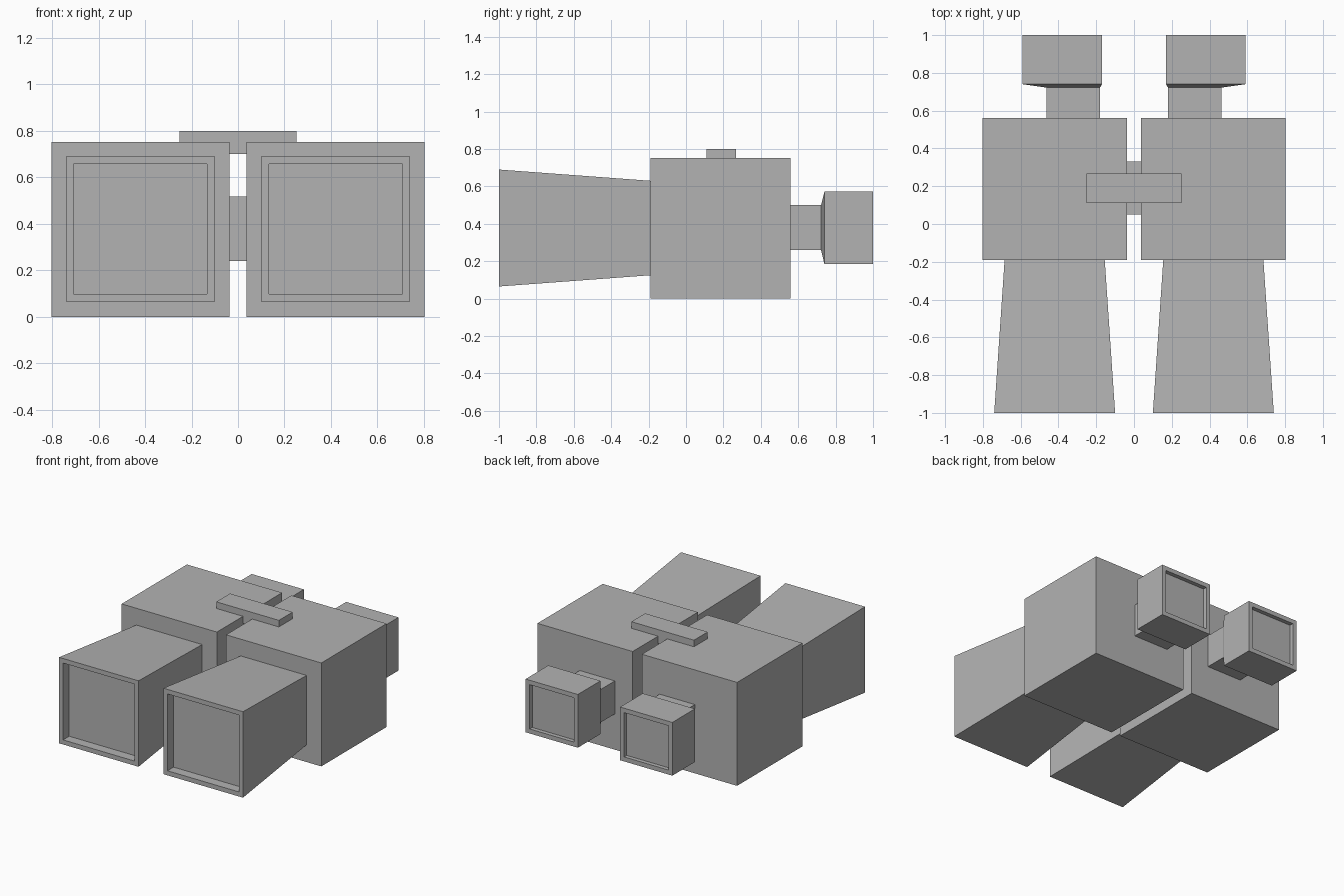
import bpy
import bmesh

cube = bpy.data.objects.get("Cube")
if cube:
    bpy.data.objects.remove(cube, do_unlink=True)

grey = bpy.data.materials.new("plain_grey")
grey.use_nodes = True
colour = (0.45, 0.45, 0.45, 1)
grey.diffuse_color = colour
grey.node_tree.nodes["Principled BSDF"].inputs["Base Color"].default_value = colour


def loft(name, sections, side=1, recess=None):
    """Skin rectangles (y, x0, x1, z0, z1); recess = (end, border, depth) sinks an end."""
    bm = bmesh.new()
    rings = [[bm.verts.new((side * x, y, z))
              for x, z in ((x0, z0), (x1, z0), (x1, z1), (x0, z1))]
             for y, x0, x1, z0, z1 in sections]
    for a, b in zip(rings, rings[1:]):
        for i in range(4):
            j = (i + 1) % 4
            bm.faces.new((a[i], a[j], b[j], b[i]))
    caps = [bm.faces.new(rings[0]), bm.faces.new(rings[-1])]
    bmesh.ops.recalc_face_normals(bm, faces=bm.faces)
    if recess:
        end, border, depth = recess
        cap = caps[end]
        bmesh.ops.inset_region(bm, faces=[cap], thickness=border)
        bmesh.ops.inset_region(bm, faces=[cap], thickness=0)
        inward = 1 if end == 0 else -1
        bmesh.ops.translate(bm, verts=cap.verts, vec=(0, inward * depth, 0))
    mesh = bpy.data.meshes.new(name)
    bm.to_mesh(mesh)
    bm.free()
    mesh.materials.append(grey)
    bpy.context.collection.objects.link(bpy.data.objects.new(name, mesh))


def box(name, x, y, z, side=1):
    loft(name, [(y[0], *x, *z), (y[1], *x, *z)], side)


# Mirrored optical halves
for label, side in (("left", 1), ("right", -1)):
    box(label + "_body", (0.037, 0.803), (-0.19, 0.56), (0, 0.752), side)
    # Flared front barrel with a sunken lens
    loft(label + "_barrel", [(-1, 0.1, 0.74, 0.065, 0.69),
                             (-0.19, 0.155, 0.685, 0.125, 0.63)],
         side, (0, 0.047, 0.07))
    box(label + "_eyepiece_neck", (0.18, 0.463), (0.55, 0.73), (0.26, 0.5), side)
    # Eyepiece with a shallow sloped shoulder and a sunken lens
    loft(label + "_eyepiece", [(0.722, 0.18, 0.463, 0.26, 0.5),
                               (0.74, 0.17, 0.59, 0.185, 0.572),
                               (1, 0.17, 0.59, 0.185, 0.572)],
         side, (1, 0.046, 0.03))

# Parts joining the two halves
box("hinge_block", (-0.045, 0.045), (0.05, 0.33), (0.24, 0.517))
box("top_bridge", (-0.252, 0.252), (0.11, 0.268), (0.7, 0.8))
